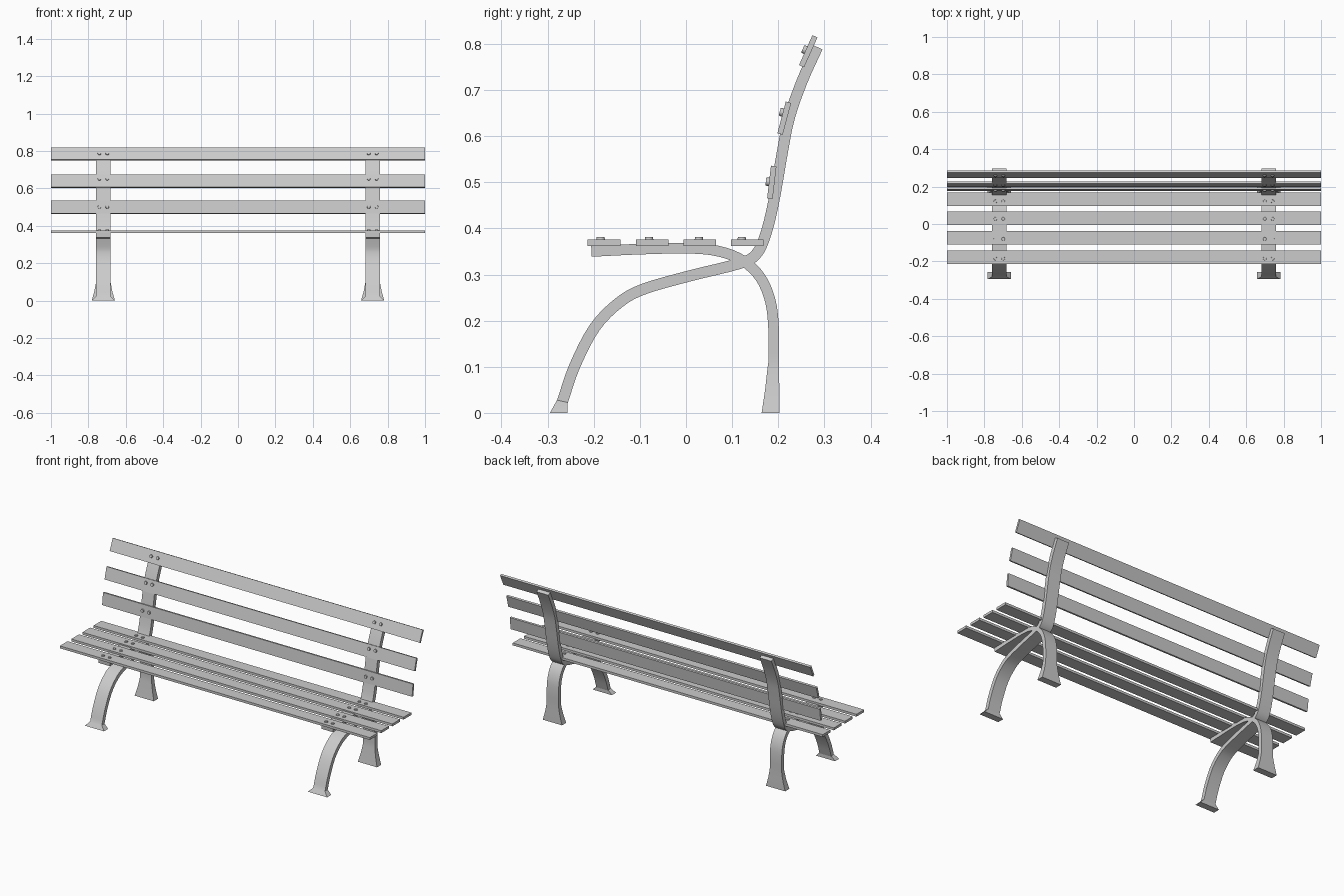
import bpy, bmesh, math
from mathutils import Vector, Matrix

if "Cube" in bpy.data.objects:
    bpy.data.objects.remove(bpy.data.objects["Cube"])

LEG_X = 0.72
STRAP_W = 0.076


def finish(bm, name, smooth=None):
    bmesh.ops.recalc_face_normals(bm, faces=bm.faces)
    me = bpy.data.meshes.new(name)
    bm.to_mesh(me)
    bm.free()
    ob = bpy.data.objects.new(name, me)
    bpy.context.collection.objects.link(ob)
    if smooth:
        bpy.ops.object.select_all(action='DESELECT')
        ob.select_set(True)
        bpy.context.view_layer.objects.active = ob
        bpy.ops.object.shade_smooth_by_angle(angle=math.radians(smooth))
    return ob


def spline(pts, n=4):
    """Smooth curve through 2D points (Catmull-Rom)."""
    p = [Vector(q) for q in pts]
    p = [2 * p[0] - p[1]] + p + [2 * p[-1] - p[-2]]
    out = []
    for a, b, c, d in zip(p, p[1:], p[2:], p[3:]):
        for i in range(n):
            t = i / n
            out.append(0.5 * (2 * b + (c - a) * t + (2 * a - 5 * b + 4 * c - d) * t * t
                              + (3 * b - a - 3 * c + d) * t ** 3))
    return out + [p[-2]]


def strap(name, x, pts, thick, foot):
    """Flat bar swept along a y-z path; foot = extra level rings (y, z, depth, width)."""
    path = spline(pts)
    rings = []
    for i, c in enumerate(path):
        t = (path[min(i + 1, len(path) - 1)] - path[max(i - 1, 0)]).normalized()
        rings.append((c, Vector((t.y, -t.x)), thick, STRAP_W))
    for y, z, d, w in foot:
        rings.insert(0, (Vector((y, z)), Vector((1, 0)), d, w))
    bm = bmesh.new()
    loops = []
    for c, n, d, w in rings:
        a, b = c - n * d / 2, c + n * d / 2
        loops.append([bm.verts.new((x + sx * w / 2, q.x, q.y))
                      for sx, q in ((-1, a), (1, a), (1, b), (-1, b))])
    for r, s in zip(loops, loops[1:]):
        for k in range(4):
            bm.faces.new((r[k], r[(k + 1) % 4], s[(k + 1) % 4], s[k]))
    bm.faces.new(loops[0])
    bm.faces.new(loops[-1])
    return finish(bm, name, 30)


def slat(name, y, z, angle, width, thick, bolt_shift, bolt_h):
    """Board with four bolts; its local z is the sitting side."""
    m = Matrix.Translation((0, y, z)) @ Matrix.Rotation(angle, 4, 'X')
    bm = bmesh.new()
    bmesh.ops.create_cube(bm, size=1, matrix=m @ Matrix.Diagonal((2, width, thick, 1)))
    finish(bm, name)
    bm = bmesh.new()
    for s in (-1, 1):
        for dx in (-0.021, 0.021):
            loc = Matrix.Translation((s * LEG_X + dx, bolt_shift, thick / 2 + bolt_h / 2 - 0.001))
            bmesh.ops.create_cone(bm, cap_ends=True, segments=12, radius1=0.0095, radius2=0.0085,
                                  depth=bolt_h + 0.002, matrix=m @ loc)
    finish(bm, name + "_bolts", 40)


# Curved side frames: front leg sweeping into backrest, rear leg into seat support
front = [(-0.268, 0.024), (-0.242, 0.10), (-0.198, 0.185), (-0.144, 0.24), (-0.09, 0.269),
         (0.008, 0.297), (0.116, 0.324), (0.152, 0.344), (0.172, 0.385), (0.19, 0.457),
         (0.208, 0.56), (0.224, 0.64), (0.252, 0.72), (0.285, 0.793)]
rear = [(0.19, 0.11), (0.19, 0.181), (0.183, 0.242), (0.161, 0.294), (0.123, 0.33),
        (0.073, 0.350), (0.008, 0.357), (-0.1, 0.355), (-0.205, 0.350)]
for side, s in (("left", -1), ("right", 1)):
    strap("front_leg_and_back_" + side, s * LEG_X, front, 0.024,
          [(-0.2695, 0.0225, 0.026, 0.08), (-0.276, 0, 0.038, 0.124)])
    strap("rear_leg_and_seat_support_" + side, s * LEG_X, rear, 0.023,
          [(0.189, 0.095, 0.025, 0.079), (0.187, 0.05, 0.031, 0.096), (0.1835, 0, 0.039, 0.124)])

# Seat slats
for i, (y, by) in enumerate([(-0.178, -0.185), (-0.073, -0.08), (0.030, 0.028), (0.133, 0.121)]):
    slat(f"seat_slat_{i + 1}", y, 0.369, 0, 0.071, 0.014, by - y, 0.005)

# Backrest slats
for i, (y, z, dy, dz, sh) in enumerate([(0.186, 0.5, 4, 34, 0), (0.213, 0.639, 8.5, 32, 0.011),
                                        (0.265, 0.784, 13, 29, 0)]):
    slat(f"back_slat_{i + 1}", y, z, math.atan2(dz, dy), 0.071, 0.012, sh, 0.007)
